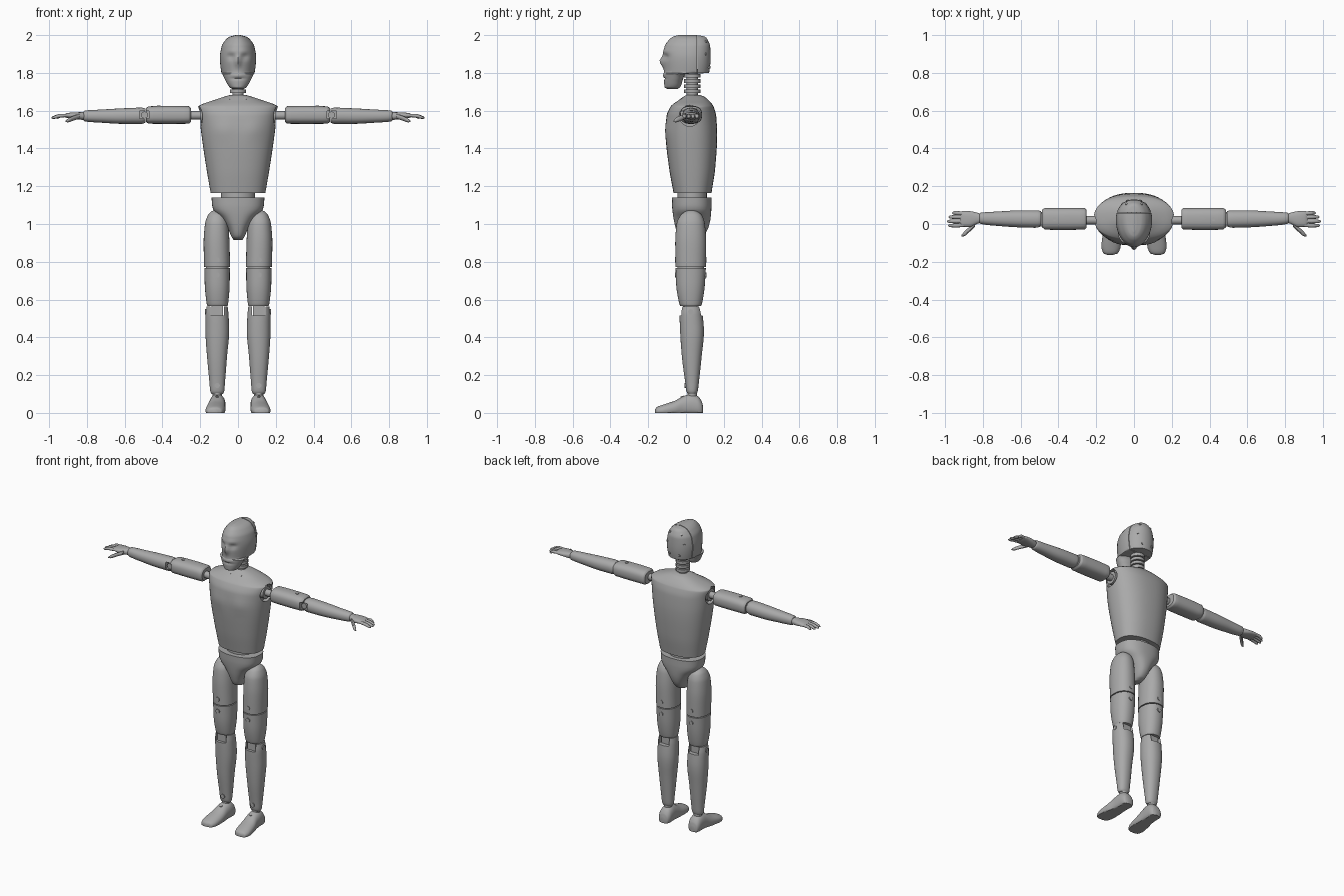
import bpy, bmesh, math
from mathutils import Vector

if "Cube" in bpy.data.objects:
    bpy.data.objects.remove(bpy.data.objects["Cube"], do_unlink=True)

grey = bpy.data.materials.new("matte_grey")
grey.use_nodes = True
shade = (0.4, 0.4, 0.4, 1)
grey.diffuse_color = shade
grey.node_tree.nodes["Principled BSDF"].inputs["Base Color"].default_value = shade
parts = []


def add(name, bm, mirror=False):
    bmesh.ops.recalc_face_normals(bm, faces=bm.faces)
    me = bpy.data.meshes.new(name)
    bm.to_mesh(me)
    bm.free()
    me.materials.append(grey)
    ob = bpy.data.objects.new(name, me)
    bpy.context.collection.objects.link(ob)
    parts.append((ob, mirror))
    return ob


def smooth_rings(rings, steps):
    """Monotone interpolation of the cross-section values."""
    n = len(rings)
    slope = [[(b - a) / (q[0] - p[0]) for a, b in zip(p, q)] for p, q in zip(rings, rings[1:])]
    tan = [slope[0]]
    for s, t in zip(slope, slope[1:]):
        tan.append([2 * a * b / (a + b) if a * b > 0 else 0 for a, b in zip(s, t)])
    tan.append(slope[-1])
    out = []
    for i in range(n - 1):
        h = rings[i + 1][0] - rings[i][0]
        for k in range(steps):
            f = k / steps
            g = f * f * (3 - 2 * f)
            out.append([a * (1 - g) + b * g + h * (f * (1 - f) ** 2 * m - f * f * (1 - f) * w)
                        for a, b, m, w in zip(rings[i], rings[i + 1], tan[i], tan[i + 1])])
    return out + [list(rings[-1])]


def loft(axis, rings, power=2.0, n=32, steps=4, egg=0.0):
    """Rings are (position, low u, high u, low v, high v) along an axis."""
    bm = bmesh.new()
    loops = []
    for t, u0, u1, v0, v1 in smooth_rings(rings, steps):
        loop = []
        for k in range(n):
            a = math.tau * k / n
            c, s = math.cos(a), math.sin(a)
            c = math.copysign(abs(c) ** (2 / power), c)
            s = math.copysign(abs(s) ** (2 / power), s)
            u = (u0 + u1) / 2 + c * (u1 - u0) / 2 * (1 + egg * s)
            v = (v0 + v1) / 2 + s * (v1 - v0) / 2
            co = {"X": (t, u, v), "Y": (u, t, v), "Z": (u, v, t)}[axis]
            loop.append(bm.verts.new(co))
        loops.append(loop)
    for a, b in zip(loops, loops[1:]):
        for k in range(n):
            j = (k + 1) % n
            bm.faces.new((a[k], a[j], b[j], b[k]))
    bm.faces.new(loops[0])
    bm.faces.new(loops[-1])
    return bm


def disc(name, centre, direction, r=0.014, depth=0.012, mirror=True):
    bm = bmesh.new()
    bmesh.ops.create_cone(bm, cap_ends=True, segments=20, radius1=r, radius2=r, depth=depth)
    bm.transform(Vector(direction).to_track_quat("Z", "Y").to_matrix().to_4x4())
    bmesh.ops.translate(bm, verts=bm.verts, vec=centre)
    return add(name, bm, mirror)


def box(name, lo, hi, mirror=True):
    bm = bmesh.new()
    bmesh.ops.create_cube(bm, size=1)
    lo, hi = Vector(lo), Vector(hi)
    bmesh.ops.scale(bm, verts=bm.verts, vec=hi - lo)
    bmesh.ops.translate(bm, verts=bm.verts, vec=(lo + hi) / 2)
    return add(name, bm, mirror)


def cut(ob, cutter):
    cutter.hide_render = True
    m = ob.modifiers.new("cut", "BOOLEAN")
    m.operation, m.object, m.solver = "DIFFERENCE", cutter, "EXACT"


def bump(v, x, z, wx, wz):
    return math.exp(-((abs(v.x) - x) / wx) ** 2 - ((v.z - z) / wz) ** 2)


# Head: a face shell and a rear skull cap split by a narrow seam
def head_form():
    rings = [(1.715, -.03, .03, -.10, -.045), (1.725, -.045, .045, -.114, -.03),
             (1.76, -.066, .066, -.116, -.018), (1.794, -.083, .083, -.116, -.004),
             (1.80, -.087, .087, -.116, .122), (1.88, -.095, .095, -.121, .13),
             (1.94, -.086, .086, -.113, .128), (1.975, -.065, .065, -.09, .115),
             (1.992, -.043, .043, -.068, .1), (2.0, -.012, .012, -.04, .06)]
    bm = loft("Z", rings, 2.1, 56, 6, egg=.12)
    for v in bm.verts:
        if v.co.y < -.03:
            c = v.co.copy()
            v.co.y -= .02 * bump(c, 0, 1.86, .014, .026) + .006 * bump(c, 0, 1.785, .03, .012)
            v.co.y -= .005 * bump(c, .03, 1.915, .035, .012)
            v.co.y += .013 * bump(c, .036, 1.885, .02, .014) + .006 * bump(c, 0, 1.77, .035, .006)
    return bm


for name, y, side in (("face_shell", .058, 1), ("skull_cap", .062, -1)):
    bm = head_form()
    bmesh.ops.bisect_plane(bm, geom=bm.verts[:] + bm.edges[:] + bm.faces[:], plane_co=(0, y, 0),
                           plane_no=(0, side, 0), clear_outer=True)
    bmesh.ops.holes_fill(bm, edges=[e for e in bm.edges if e.is_boundary])
    add(name, bm)
disc("cap_side_bolt", (.06, .105, 1.9), (.6, .8, 0), .008)
disc("cap_top_bolt", (.04, .105, 1.965), (.3, .6, .6), .007)
disc("cap_rear_bolt", (.035, .122, 1.83), (.25, 1, 0), .007)

# Neck: core with stacked discs
disc("neck_core", (0, .033, 1.74), (0, 0, 1), .03, .16, False)
for i in range(4):
    disc("neck_disc", (0, .033, 1.703 + .027 * i), (0, 0, 1), .043, .019, False)

# Torso with shoulder sockets
rings = [(1.165, -.145, .145, -.066, .135), (1.3, -.168, .168, -.09, .155),
         (1.47, -.193, .193, -.107, .165), (1.57, -.205, .205, -.103, .16),
         (1.62, -.212, .212, -.083, .147), (1.632, -.195, .195, -.072, .14),
         (1.655, -.13, .13, -.04, .12), (1.675, -.07, .07, -.012, .095), (1.682, -.045, .045, 0, .075)]
bm = loft("Z", rings, 2.35, 48, 5)
for v in bm.verts:
    if v.co.y < 0:
        v.co.y -= .008 * bump(v.co, .08, 1.5, .06, .05)
torso = add("torso", bm)
for s in (-1, 1):
    cut(torso, disc("socket_cutter", (s * .215, .02, 1.573), (1, 0, 0), .056, .09, False))
disc("collar_bolt", (.035, -.022, 1.66), (0, -.6, .8), .011)

# Waist and pelvis
add("waist", loft("Z", [(1.12, -.09, .09, -.045, .11), (1.18, -.09, .09, -.045, .11)]))
rings = [(.915, -.022, .022, 0, .05), (.93, -.033, .033, -.035, .085), (.98, -.055, .055, -.055, .118),
         (1.03, -.088, .088, -.066, .13), (1.075, -.13, .13, -.072, .134), (1.1, -.137, .137, -.074, .135),
         (1.14, -.14, .14, -.075, .135)]
add("pelvis", loft("Z", rings, 2.4, 40))

# Legs
rings = [(.773, .042, .179, -.055, .105), (.9, .045, .182, -.057, .107), (1.0, .052, .175, -.05, .1),
         (1.045, .066, .16, -.03, .085), (1.066, .085, .142, -.005, .06), (1.075, .107, .121, .02, .036)]
add("upper_thigh", loft("Z", rings, 2.2), True)
rings = [(.566, .055, .162, -.03, .08), (.58, .052, .166, -.036, .085), (.68, .044, .176, -.052, .1),
         (.767, .043, .178, -.055, .105)]
add("lower_thigh", loft("Z", rings, 2.2), True)
add("thigh_joint", loft("Z", [(.75, .05, .17, -.045, .095), (.79, .05, .17, -.045, .095)]), True)
rings = [(.1, .08, .14, .01, .055), (.115, .073, .147, .002, .062), (.16, .069, .151, -.004, .068),
         (.3, .058, .164, -.022, .083), (.43, .047, .172, -.031, .095), (.52, .05, .172, -.034, .088),
         (.563, .055, .166, -.03, .08)]
shin = add("shin", loft("Z", rings, 2.2), True)
cut(shin, box("knee_cutter", (.073, -.1, .515), (.146, .2, .6), False))
box("knee_block", (.079, -.015, .5), (.14, .06, .6))
for z in (.81, .73):
    disc("thigh_front_bolt", (.111, -.053, z), (0, -1, 0))
    disc("thigh_rear_bolt", (.111, .102, z), (0, 1, 0))
disc("knee_bolt", (.168, .025, .535), (1, 0, 0), .014)
disc("shin_bolt", (.11, -.001, .145), (0, -1, 0))

# Feet: flat soles, toes turned slightly out
rings = [(-.163, .11, .142, -.01, .02), (-.155, .086, .162, -.015, .03), (-.12, .071, .172, -.02, .044),
         (-.06, .066, .166, -.02, .064), (-.01, .067, .155, -.02, .09), (.03, .066, .152, -.02, .1),
         (.06, .067, .15, -.02, .09), (.083, .077, .142, -.015, .062), (.09, .095, .125, 0, .035)]
bm = loft("Y", rings, 2.2)
for v in bm.verts:
    v.co.z = max(v.co.z, 0)
add("foot", bm, True)
disc("ankle", (.11, .032, .1), (0, 0, 1), .025, .06)
disc("foot_bolt", (.11, -.02, .083), (0, -.4, 1), .008)

# Arms
disc("shoulder_axle", (.215, .02, 1.575), (1, 0, 0), .022, .1)
disc("shoulder_hub", (.185, .02, 1.575), (1, 0, 0), .04, .025)
rings = [(.25, -.02, .075, 1.54, 1.615), (.262, -.029, .084, 1.531, 1.624), (.36, -.031, .085, 1.53, 1.626),
         (.47, -.03, .084, 1.531, 1.623), (.487, -.02, .075, 1.54, 1.614)]
upper_arm = add("upper_arm", loft("X", rings, 2.6), True)
rings = [(.491, -.016, .068, 1.537, 1.612), (.51, -.02, .072, 1.53, 1.616), (.6, -.018, .072, 1.53, 1.613),
         (.72, -.01, .066, 1.536, 1.606), (.81, 0, .06, 1.543, 1.601), (.818, .006, .054, 1.549, 1.595)]
forearm = add("forearm", loft("X", rings, 2.2), True)
notch = box("elbow_cutter", (.472, -.06, 1.558), (.522, .03, 1.598), False)
cut(upper_arm, notch)
cut(forearm, notch)
disc("elbow_pin", (.495, .025, 1.577), (0, 1, 0), .018, .075)
disc("arm_bolt", (.42, .025, 1.622), (0, 0, 1), .01)

# Hands: palm, four fingers and a thumb
rings = [(.8, .01, .05, 1.55, 1.594), (.83, .0, .06, 1.552, 1.592), (.87, -.016, .068, 1.557, 1.591),
         (.905, -.014, .069, 1.562, 1.587), (.92, -.006, .062, 1.566, 1.58)]
add("palm", loft("X", rings, 2.4, 24), True)


def finger(name, path):
    rings = [(x, y - r, y + r, z - r * .9, z + r * .9) for x, y, z, r in path]
    add(name, loft("X", rings, 2, 12, 3), True)


for i, (tip, y) in enumerate(((.983, -.008), (.988, .014), (.98, .037), (.962, .058))):
    root = .015 + (y - .025) * .9 + .01
    finger("finger_%d" % (i + 1), [(.895, root, 1.575, .0095), (.94, y, 1.573, .0105),
                                   (tip - .008, y, 1.564, .008), (tip, y, 1.562, .003)])
finger("thumb", [(.84, .0, 1.57, .014), (.872, -.03, 1.56, .014), (.9, -.054, 1.548, .011),
                 (.912, -.062, 1.543, .004)])

# Apply cuts, mirror the paired parts and smooth the shading
for ob, mirror in parts:
    if mirror:
        ob.modifiers.new("mirror", "MIRROR")
graph = bpy.context.evaluated_depsgraph_get()
baked = [(ob, bpy.data.meshes.new_from_object(ob.evaluated_get(graph))) for ob, _ in parts if not ob.hide_render]
for ob, me in baked:
    ob.modifiers.clear()
    ob.data = me
for ob in [o for o, _ in parts if o.hide_render]:
    bpy.data.objects.remove(ob, do_unlink=True)
bpy.ops.object.select_all(action="DESELECT")
for ob, _ in baked:
    ob.select_set(True)
bpy.context.view_layer.objects.active = baked[0][0]
bpy.ops.object.shade_smooth_by_angle(angle=math.radians(38))
